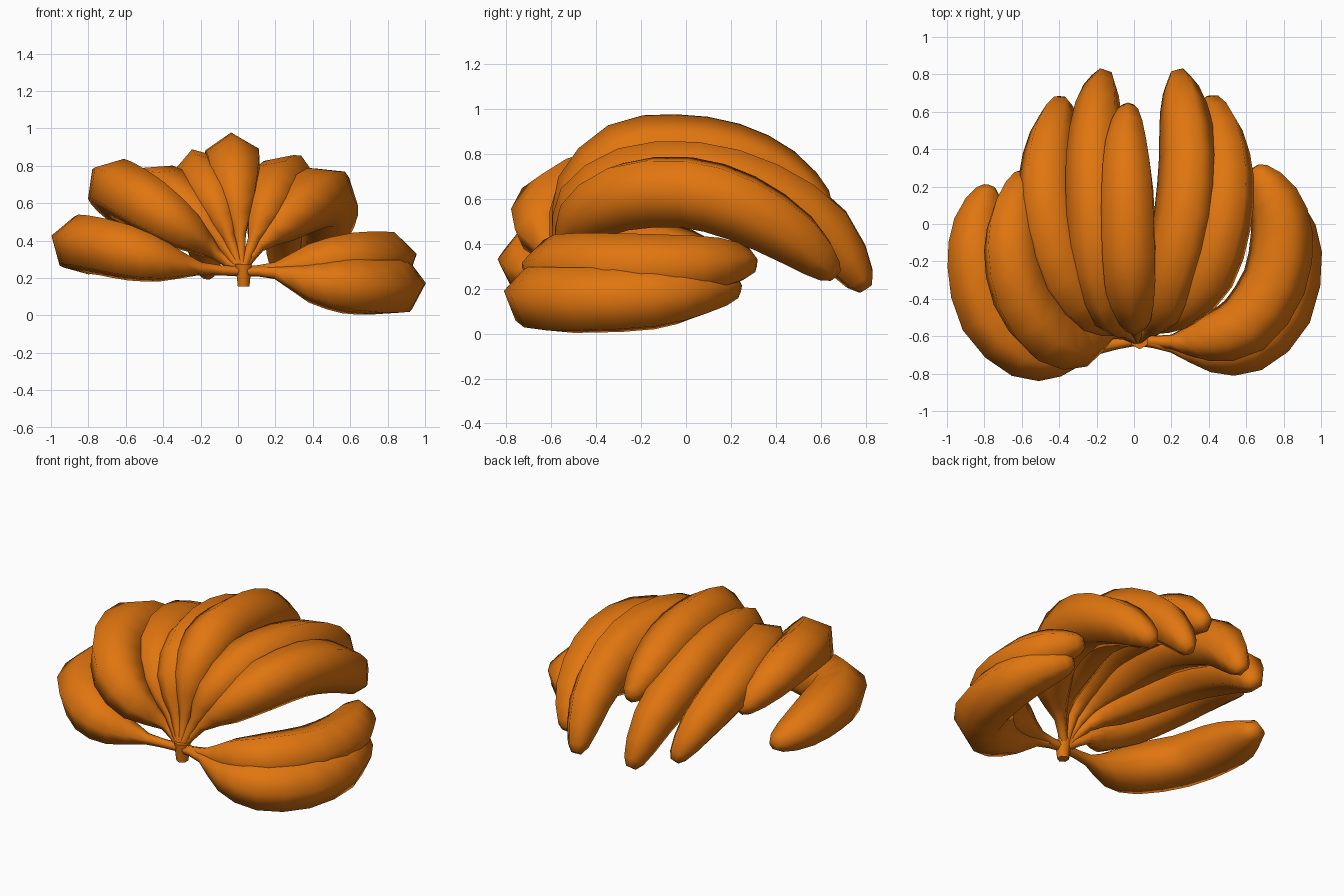
import bpy, bmesh, math
from mathutils import Vector

cube = bpy.data.objects.get("Cube")
if cube:
    bpy.data.objects.remove(cube)

# Single peel colour
peel = bpy.data.materials.new("orange_peel")
peel.use_nodes = True
colour = (0.75, 0.18, 0.005, 1)
peel.diffuse_color = colour
peel.node_tree.nodes["Principled BSDF"].inputs["Base Color"].default_value = colour

SIDES = 6
STEPS = 2
ROOT = (0.02, -0.62, 0.235)
HEART = Vector((0, -0.1, 0.1))
RADII = (0.028, 0.036, 0.115, 0.157, 0.162, 0.155, 0.126, 0.064)


def spline(a, b, c, d, t):
    return 0.5 * (2 * b + (c - a) * t + (2 * a - 5 * b + 4 * c - d) * t * t
                  + (3 * b - a - 3 * c + d) * t ** 3)


def resample(values):
    """Smooth a list of numbers or vectors."""
    ends = [2 * values[0] - values[1], *values, 2 * values[-1] - values[-2]]
    out = [spline(*ends[i:i + 4], s / STEPS)
           for i in range(len(values) - 1) for s in range(STEPS)]
    return out + [values[-1]]


def finish(name, bm):
    bmesh.ops.recalc_face_normals(bm, faces=bm.faces)
    mesh = bpy.data.meshes.new(name)
    bm.to_mesh(mesh)
    bm.free()
    mesh.materials.append(peel)
    obj = bpy.data.objects.new(name, mesh)
    bpy.context.collection.objects.link(obj)
    bpy.ops.object.select_all(action='DESELECT')
    obj.select_set(True)
    bpy.context.view_layer.objects.active = obj
    bpy.ops.object.shade_smooth_by_angle(angle=math.radians(65))


def fruit(name, *path):
    """Sweep a ridged section along the path, thin stem to rounded tip."""
    points = resample([Vector(ROOT)] + [Vector(p) for p in path])
    radii = resample(list(RADII))
    # Extra small ring that rounds off the tip
    tip = points[-1]
    points[-1] = tip.lerp(points[-2], 0.3)
    points.append(tip)
    radii.append(radii[-1] * 0.5)
    bm = bmesh.new()
    rings = []
    for i, (p, r) in enumerate(zip(points, radii)):
        along = (points[min(i + 1, len(points) - 1)] - points[max(i - 1, 0)]).normalized()
        out = p - HEART
        out = (out - along * out.dot(along)).normalized()
        side = along.cross(out)
        ring = []
        for k in range(SIDES):
            a = math.tau * k / SIDES
            ring.append(bm.verts.new(p + out * (r * 1.1 * math.cos(a)) + side * (r * math.sin(a))))
        rings.append(ring)
    for lower, upper in zip(rings, rings[1:]):
        for k in range(SIDES):
            n = (k + 1) % SIDES
            bm.faces.new((lower[k], lower[n], upper[n], upper[k]))
    bm.faces.new(rings[0])
    bm.faces.new(rings[-1])
    finish(name, bm)


# Low fruits on the left
fruit("left_lower_fruit", (.2, -.65, .23), (.4, -.67, .18), (.6, -.63, .155),
      (.78, -.45, .15), (.835, -.15, .16), (.78, .05, .19), (.66, .23, .21))
fruit("left_low_fruit", (.2, -.63, .25), (.38, -.61, .27), (.59, -.54, .29),
      (.75, -.31, .29), (.79, -.05, .29), (.745, .14, .305), (.64, .3, .32))

# Low fruits on the right
fruit("right_low_fruit", (-.2, -.66, .25), (-.4, -.69, .285), (-.58, -.66, .335),
      (-.77, -.48, .375), (-.835, -.22, .375), (-.83, 0, .34), (-.77, .2, .29))
fruit("right_raised_fruit", (-.12, -.575, .33), (-.28, -.64, .45), (-.45, -.59, .57),
      (-.6, -.38, .66), (-.65, -.13, .67), (-.63, .08, .6), (-.58, .27, .49))

# Arched fruits from right to left
fruit("right_outer_arch", (-.1, -.56, .4), (-.22, -.48, .53), (-.36, -.28, .63),
      (-.44, 0, .64), (-.46, .25, .57), (-.43, .48, .44), (-.38, .66, .26))
fruit("right_inner_arch", (-.05, -.57, .42), (-.12, -.48, .59), (-.18, -.25, .7),
      (-.2, .05, .71), (-.21, .35, .62), (-.19, .62, .45), (-.16, .8, .21))
fruit("centre_arch", (.01, -.56, .43), (-.01, -.47, .62), (-.02, -.28, .77),
      (-.03, -.05, .8), (-.035, .2, .77), (-.04, .42, .69), (-.03, .63, .56))
fruit("left_inner_arch", (.085, -.56, .41), (.14, -.47, .56), (.2, -.25, .67),
      (.27, .05, .69), (.29, .35, .61), (.265, .62, .45), (.235, .8, .2))
fruit("left_outer_arch", (.11, -.55, .37), (.24, -.46, .5), (.38, -.27, .61),
      (.46, 0, .63), (.485, .25, .56), (.455, .49, .42), (.4, .665, .26))

# Crown where the stems join
crown = bmesh.new()
bmesh.ops.create_cone(crown, cap_ends=True, segments=SIDES, radius1=0.036, radius2=0.05, depth=0.12)
bmesh.ops.translate(crown, verts=crown.verts, vec=(.03, -.62, .215))
finish("stem_crown", crown)
